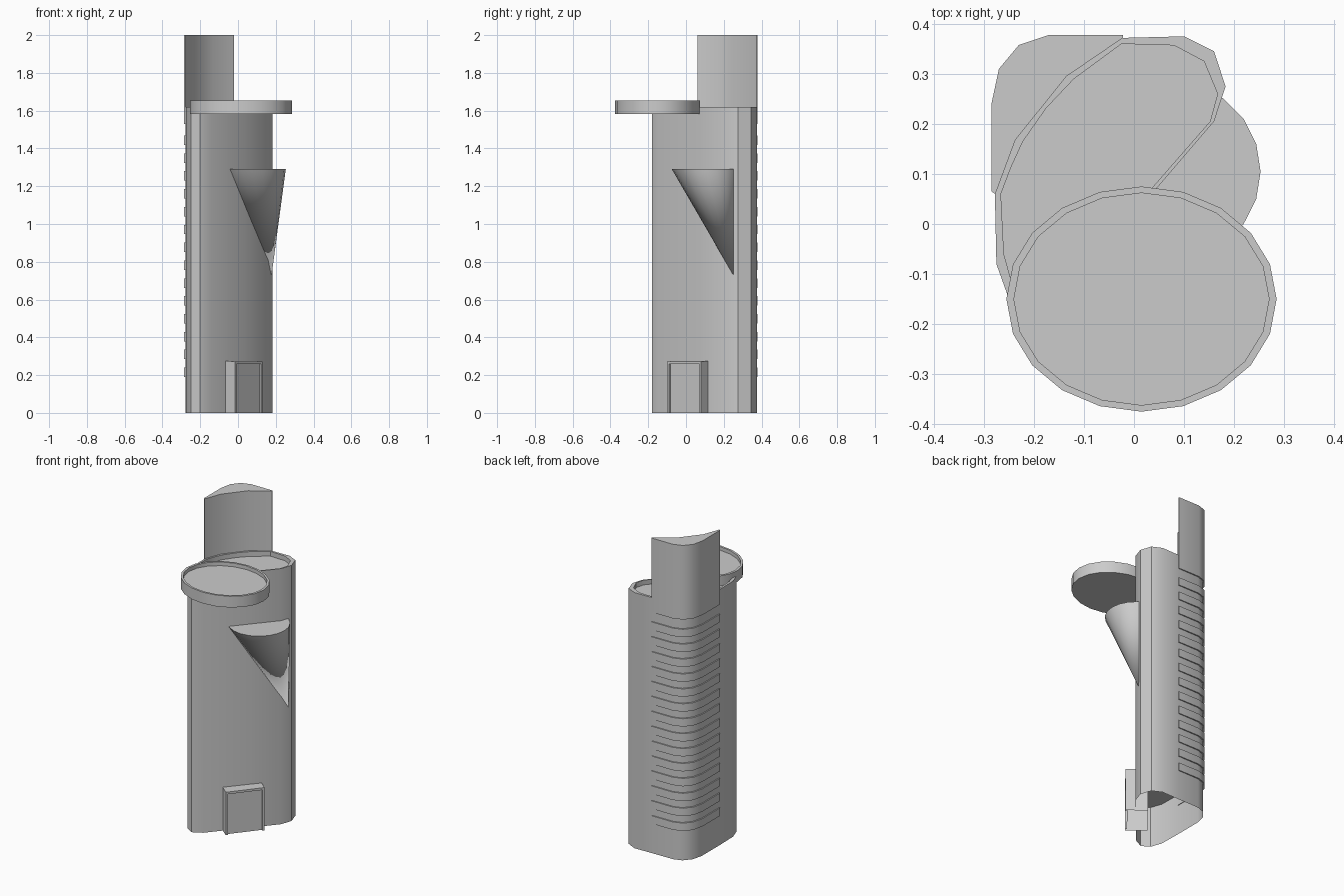
import bpy, bmesh, math
from mathutils import Vector

if "Cube" in bpy.data.objects:
    bpy.data.objects.remove(bpy.data.objects["Cube"])


def finish(name, bm, angle=30):
    bmesh.ops.recalc_face_normals(bm, faces=bm.faces)
    me = bpy.data.meshes.new(name)
    bm.to_mesh(me)
    bm.free()
    ob = bpy.data.objects.new(name, me)
    bpy.context.collection.objects.link(ob)
    bpy.ops.object.select_all(action='DESELECT')
    ob.select_set(True)
    bpy.context.view_layer.objects.active = ob
    bpy.ops.object.shade_smooth_by_angle(angle=math.radians(angle))
    return ob


def loft(bm, loops, cap_start=True, cap_end=True):
    """Join loops of equal length; each loop is (list of xy, z)."""
    rings = [[bm.verts.new((x, y, z)) for x, y in pts] for pts, z in loops]
    n = len(rings[0])
    for a, b in zip(rings, rings[1:]):
        for i in range(n):
            j = (i + 1) % n
            bm.faces.new((a[i], a[j], b[j], b[i]))
    if cap_start:
        bm.faces.new(rings[0])
    if cap_end:
        bm.faces.new(rings[-1])


def ellipse(cx, cy, rx, ry, n=20):
    return [(cx + rx * math.cos(2 * math.pi * i / n),
             cy + ry * math.sin(2 * math.pi * i / n)) for i in range(n)]


# Tower body: open at the bottom, shallow roof recess that skirts the blade
outer = [(0.10, 0.375), (0.16, 0.345), (0.183, 0.275), (0.16, 0.205), (0.04, 0.065),
         (-0.14, -0.148), (-0.20, -0.18), (-0.25, -0.15), (-0.275, -0.08), (-0.278, 0.06),
         (-0.278, 0.24), (-0.262, 0.305), (-0.222, 0.352), (-0.17, 0.37), (-0.02, 0.372)]
inner = [(0.08, 0.357), (0.14, 0.325), (0.167, 0.26), (0.152, 0.205), (0.034, 0.07),
         (-0.145, -0.138), (-0.197, -0.165), (-0.238, -0.14), (-0.26, -0.06), (-0.266, 0.06),
         (-0.245, 0.115), (-0.222, 0.165), (-0.175, 0.232), (-0.12, 0.29), (-0.025, 0.36)]
bm = bmesh.new()
loft(bm, [(outer, 0), (outer, 1.62), (inner, 1.62), (inner, 1.59)], cap_start=False)
finish("tower_body", bm, 35)

# Slab closing the hollow base from inside
bm = bmesh.new()
bm.faces.new([bm.verts.new((x, y, 0.26)) for x, y in outer])
finish("base_ceiling", bm)

# Tall blade on the rounded rear corner, with repeated bands below it
arc = [(-0.022, 0.378), (-0.17, 0.378), (-0.23, 0.358), (-0.27, 0.31),
       (-0.285, 0.24), (-0.285, 0.065)]
hollow = [(-0.277, 0.06), (-0.237, 0.168), (-0.135, 0.295), (-0.022, 0.372)]
bm = bmesh.new()
loft(bm, [(arc + hollow, 1.53), (arc + hollow, 2.0)])
finish("tall_blade", bm, 40)

behind = [(-0.274, 0.065), (-0.274, 0.24), (-0.258, 0.302), (-0.218, 0.348),
          (-0.17, 0.367), (-0.022, 0.367)]
bm = bmesh.new()
for i in range(14):
    z = 0.19 + i * 0.0945
    loft(bm, [(arc + behind, z), (arc + behind, z + 0.05)])
finish("rear_bands", bm, 40)

# Round landing disc with a thin raised rim
rim = ellipse(0.015, -0.15, 0.27, 0.225)
dish = ellipse(0.015, -0.15, 0.255, 0.212)
bm = bmesh.new()
loft(bm, [(rim, 1.582), (rim, 1.653), (dish, 1.653), (dish, 1.63)])
finish("landing_disc", bm)

# Slanted cone balcony half sunk into the front wall
bm = bmesh.new()
top = [bm.verts.new((x, y, 1.29)) for x, y in ellipse(0.073, 0.105, 0.18, 0.18)]
tip = bm.verts.new((0.178, 0.25, 0.73))
bm.faces.new(top)
for a, b in zip(top, top[1:] + top[:1]):
    bm.faces.new((a, b, tip))
finish("cone_balcony", bm, 40)

# Door: bottomless box with a shallow recessed panel
a, b = Vector((-0.015, -0.10)), Vector((0.13, 0.08))
t = (b - a).normalized()
nrm = Vector((t.y, -t.x))


def door_point(bm, s, depth, z):
    p = a + t * s - nrm * depth
    return bm.verts.new((p.x, p.y, z))


def arch(bm, w0, w1, depth, h):
    return [door_point(bm, s, depth, z) for s, z in ((w0, 0), (w0, h), (w1, h), (w1, 0))]


w = (b - a).length
bm = bmesh.new()
rows = [arch(bm, 0, w, 0.13, 0.278), arch(bm, 0, w, 0, 0.272),
        arch(bm, 0.012, w - 0.012, 0, 0.258), arch(bm, 0.012, w - 0.012, 0.012, 0.258)]
for r, q in zip(rows, rows[1:]):
    for i in range(3):
        bm.faces.new((r[i], r[i + 1], q[i + 1], q[i]))
bm.faces.new(rows[-1])
finish("door_box", bm, 20)
